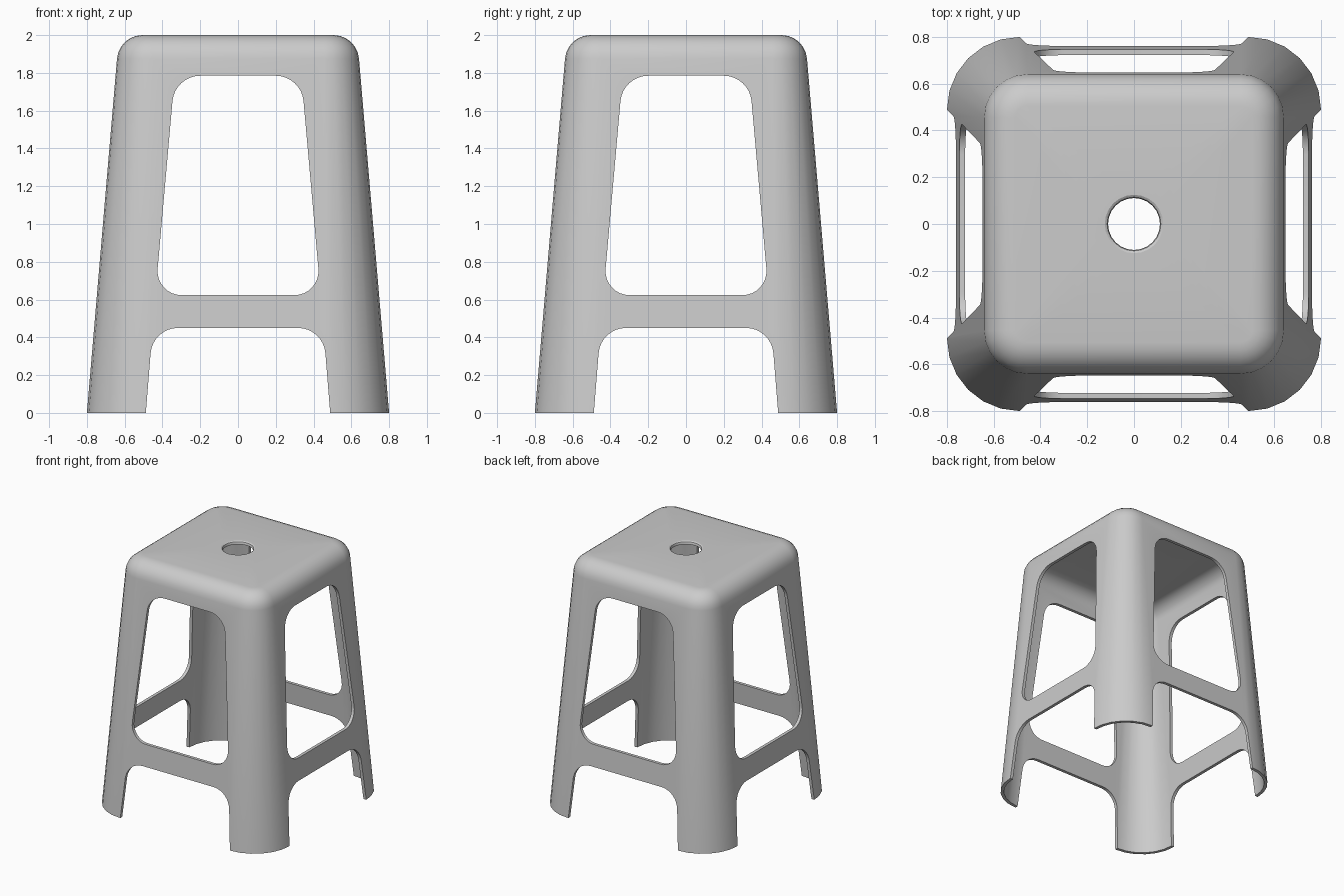
import bpy, bmesh
from math import sin, cos, pi
from mathutils import Vector

if "Cube" in bpy.data.objects:
    bpy.data.objects.remove(bpy.data.objects["Cube"])

SEG = 6        # segments per rounded corner
WALL = 0.025   # shell thickness


def ring(bm, half, r, z):
    """Rounded square loop; it becomes a circle when r == half."""
    verts = []
    for q, (sx, sy) in enumerate([(1, 1), (-1, 1), (-1, -1), (1, -1)]):
        for i in range(SEG + 1):
            a = (q + i / SEG) * pi / 2
            verts.append(bm.verts.new((sx * (half - r) + r * cos(a),
                                       sy * (half - r) + r * sin(a), z)))
    return verts


def finish(bm, name):
    bmesh.ops.remove_doubles(bm, verts=bm.verts, dist=1e-5)
    bmesh.ops.recalc_face_normals(bm, faces=bm.faces)
    if bm.calc_volume(signed=True) < 0:
        bmesh.ops.reverse_faces(bm, faces=bm.faces)
    mesh = bpy.data.meshes.new(name)
    bm.to_mesh(mesh)
    bm.free()
    obj = bpy.data.objects.new(name, mesh)
    bpy.context.collection.objects.link(obj)
    return obj


def shell_profile(inset):
    """Rings (half width, corner radius, z) from the feet to the seat edge."""
    rows = [(0.80 - inset, 0.31 - inset, 0.0)]
    R = 0.135 - inset
    for i in range(7):
        a = (0.08 + (pi / 2 - 0.08) * i / 6)
        d = R * (1 - cos(a))
        rows.append((0.641 - inset - d, 0.185 - inset - d, 1.865 + R * sin(a)))
    return rows


def fillet(points):
    """Round polygon corners; each point is (x, z, tangent length)."""
    out = []
    for i, (x, z, t) in enumerate(points):
        p = Vector((x, 0, z))
        if t == 0:
            out.append(p)
            continue
        n = points[(i + 1) % len(points)]
        u = (Vector((points[i - 1][0], 0, points[i - 1][1])) - p).normalized()
        v = (Vector((n[0], 0, n[1])) - p).normalized()
        half = u.angle(v) / 2
        c = p + (u + v).normalized() * (t / cos(half))
        a, b = p + u * t - c, p + v * t - c
        sweep = a.angle(b)
        for k in range(9):
            f = k / 8 * sweep
            out.append(c + (a * sin(sweep - f) + b * sin(f)) / sin(sweep))
    return out


def cutter(name, points, turn):
    bm = bmesh.new()
    outline = fillet(points)
    front = [bm.verts.new((p.x, -1, p.z)) for p in outline]
    back = [bm.verts.new((p.x, 1, p.z)) for p in outline]
    bm.faces.new(front)
    bm.faces.new(back[::-1])
    for i in range(len(front)):
        j = (i + 1) % len(front)
        bm.faces.new((front[i], back[i], back[j], front[j]))
    obj = finish(bm, name)
    obj.rotation_euler.z = turn
    obj.hide_render = True
    return obj


# Stool shell: outer skin, seat hole, then inner skin, lofted as one closed loop
rows = shell_profile(0)
rows += [(0.125, 0.125, 2.0), (0.115, 0.115, 1.994), (0.111, 0.111, 1.985),
         (0.111, 0.111, 2.0 - WALL)]
rows += shell_profile(WALL)[::-1]
bm = bmesh.new()
loops = [ring(bm, *row) for row in rows]
for a, b in zip(loops, loops[1:] + loops[:1]):
    for i in range(len(a)):
        j = (i + 1) % len(a)
        bm.faces.new((a[i], a[j], b[j], b[i]))
stool = finish(bm, "stool_shell")

# Side windows and the gaps between the feet, cut through both directions
window = [(-0.438, 0.623, 0.14), (0.438, 0.623, 0.14),
          (0.335, 1.785, 0.135), (-0.335, 1.785, 0.135)]
foot_gap = [(-0.496, -0.1, 0), (0.496, -0.1, 0),
            (0.452, 0.45, 0.135), (-0.452, 0.45, 0.135)]
bpy.context.view_layer.objects.active = stool
stool.select_set(True)
for name, shape in (("window_cutter", window), ("foot_gap_cutter", foot_gap)):
    for turn in (0, pi / 2):
        cut = cutter(name, shape, turn)
        mod = stool.modifiers.new("cut", 'BOOLEAN')
        mod.operation = 'DIFFERENCE'
        mod.solver = 'EXACT'
        mod.object = cut
        bpy.context.view_layer.update()
        bpy.ops.object.modifier_apply(modifier=mod.name)
        bpy.data.objects.remove(cut)

bpy.ops.object.shade_smooth_by_angle(angle=pi / 6)
